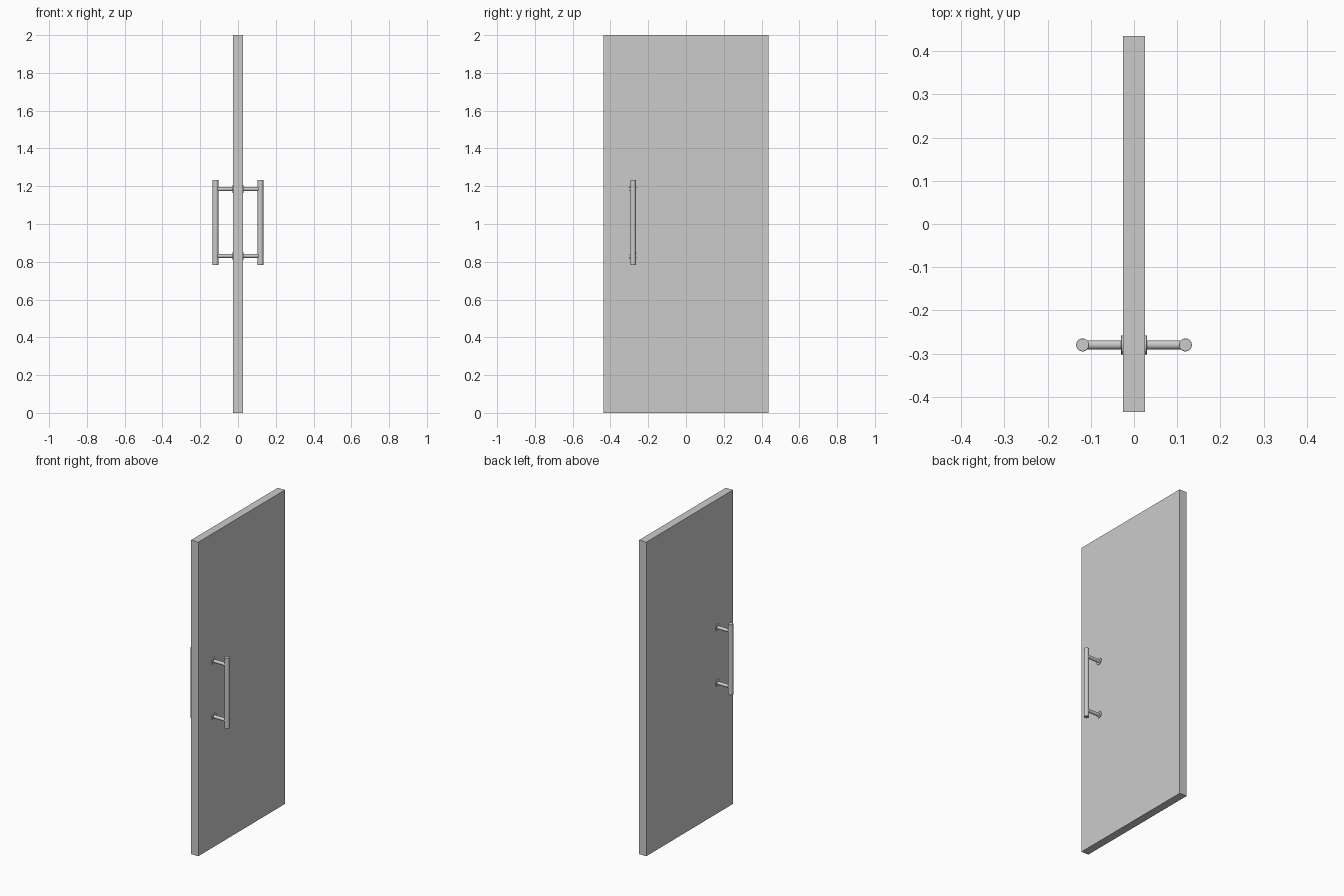
import bpy
from math import pi

if "Cube" in bpy.data.objects:
    bpy.data.objects.remove(bpy.data.objects["Cube"])

HALF_T = 0.0255          # half door thickness
HANDLE_Y = -0.28
BAR_X = 0.119
BAR_Z = 1.008
POST_OFFSET = 0.177


def rod(name, radius, length, loc, along_x=False, bevel=0.0):
    bpy.ops.mesh.primitive_cylinder_add(vertices=32, radius=radius, depth=length, location=loc,
                                        rotation=(0, pi / 2 if along_x else 0, 0))
    ob = bpy.context.object
    ob.name = name
    if bevel:
        mod = ob.modifiers.new("edge_round", 'BEVEL')
        mod.width = bevel
        mod.segments = 2
        mod.limit_method = 'ANGLE'
    bpy.ops.object.shade_smooth_by_angle()
    return ob


# Door slab
bpy.ops.mesh.primitive_cube_add(size=1, location=(0, 0, 1))
door = bpy.context.object
door.name = "door_panel"
door.scale = (2 * HALF_T, 0.872, 2)
bpy.ops.object.transform_apply(location=False, rotation=False, scale=True)

# Pull handle on each face: grip bar, two posts, two mounting discs
for side, s in (("right", 1), ("left", -1)):
    rod(f"grip_bar_{side}", 0.015, 0.45, (s * BAR_X, HANDLE_Y, BAR_Z), bevel=0.0015)
    for level, k in (("upper", 1), ("lower", -1)):
        z = BAR_Z + k * POST_OFFSET
        length = BAR_X - HALF_T
        rod(f"{level}_post_{side}", 0.0105, length,
            (s * (HALF_T + length / 2), HANDLE_Y, z), along_x=True)
        rod(f"{level}_mount_disc_{side}", 0.022, 0.005,
            (s * (HALF_T + 0.002), HANDLE_Y, z), along_x=True, bevel=0.001)
